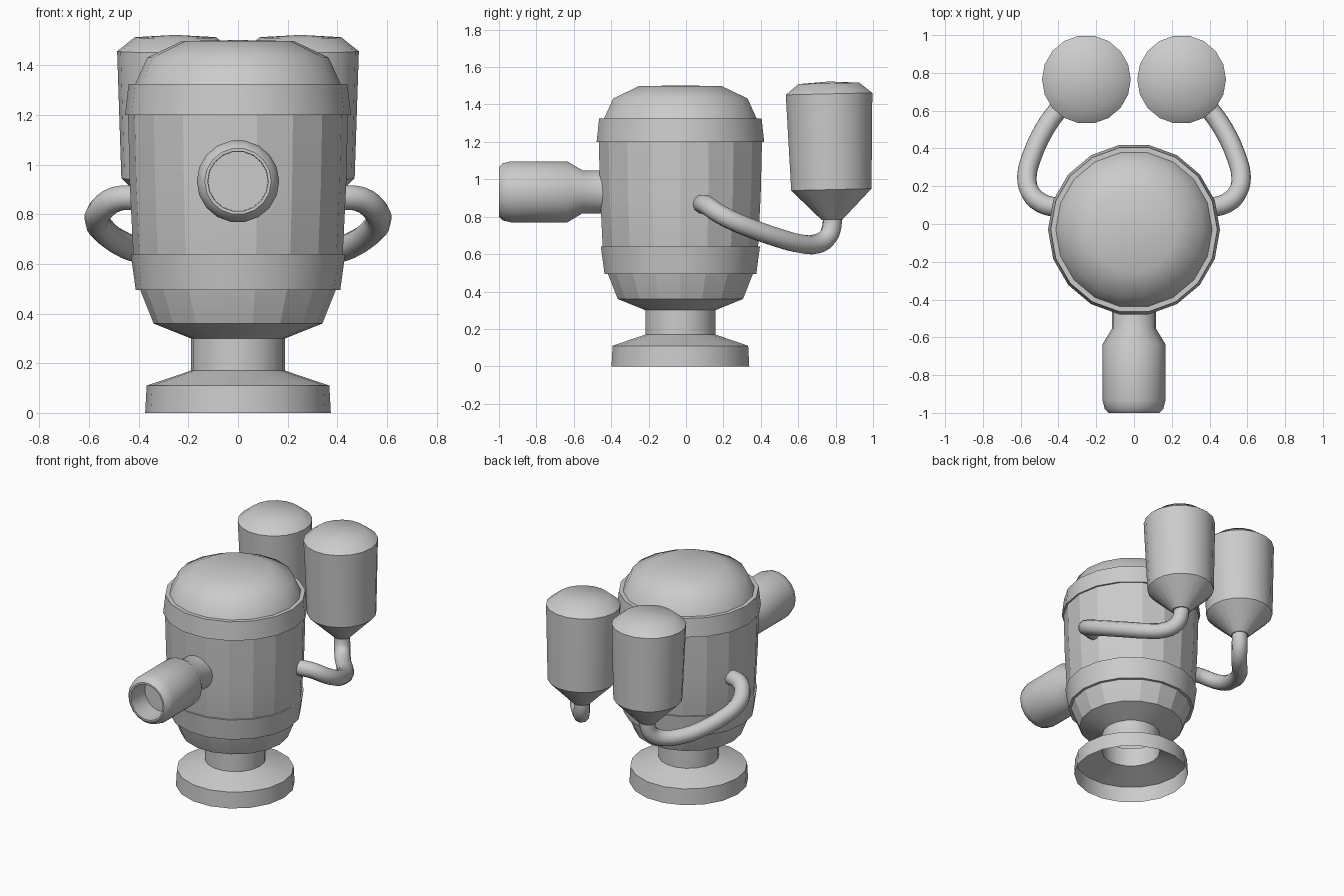
import bpy, bmesh
from math import pi, cos, sin, radians
from mathutils import Matrix

if "Cube" in bpy.data.objects:
    bpy.data.objects.remove(bpy.data.objects["Cube"])

SIDES = 18
CY = -0.03   # the body axis sits slightly forward of the origin


def smooth(ob, angle):
    bpy.ops.object.select_all(action='DESELECT')
    ob.select_set(True)
    bpy.context.view_layer.objects.active = ob
    bpy.ops.object.shade_smooth_by_angle(angle=radians(angle))


def lathe(name, profile, matrix, angle=25):
    """Revolve (radius, height) points around local z."""
    bm = bmesh.new()
    rings = []
    for r, z in profile:
        if r == 0:
            rings.append([bm.verts.new((0, 0, z))] * SIDES)
        else:
            rings.append([bm.verts.new((r * cos(2 * pi * i / SIDES), r * sin(2 * pi * i / SIDES), z))
                          for i in range(SIDES)])
    for a, b in zip(rings, rings[1:]):
        for i in range(SIDES):
            j = (i + 1) % SIDES
            loop = list(dict.fromkeys((a[i], a[j], b[j], b[i])))
            bm.faces.new(loop)
    bm.transform(matrix)
    mesh = bpy.data.meshes.new(name)
    bm.to_mesh(mesh)
    bm.free()
    ob = bpy.data.objects.new(name, mesh)
    bpy.context.collection.objects.link(ob)
    smooth(ob, angle)
    return ob


def pipe(name, points, radius):
    cu = bpy.data.curves.new(name, 'CURVE')
    cu.dimensions = '3D'
    cu.bevel_depth = radius
    cu.bevel_resolution = 3
    cu.resolution_u = 3
    sp = cu.splines.new('BEZIER')
    sp.bezier_points.add(len(points) - 1)
    for bp, co in zip(sp.bezier_points, points):
        bp.co = co
        bp.handle_left_type = bp.handle_right_type = 'AUTO'
    ob = bpy.data.objects.new(name, cu)
    bpy.context.collection.objects.link(ob)
    bpy.ops.object.select_all(action='DESELECT')
    ob.select_set(True)
    bpy.context.view_layer.objects.active = ob
    bpy.ops.object.convert(target='MESH')
    smooth(bpy.context.view_layer.objects.active, 60)


axis = Matrix.Translation((0, CY, 0))

# Hollow foot with neck, open underneath
lathe("base", [(.374, 0), (.368, .11), (.19, .17), (.19, .30)], axis)

# Main vessel
lathe("body", [(.19, .30), (.34, .36), (.394, .495), (.422, .64),
               (.436, .92), (.443, 1.2)], axis, 18)

# Raised bands
lathe("lower_band", [(.394, .495), (.412, .495), (.432, .64), (.42, .64)], axis)
lathe("upper_band", [(.44, 1.2), (.455, 1.2), (.441, 1.325), (.412, 1.325)], axis)

# Rounded lid
lathe("dome", [(.414, 1.325), (.365, 1.432), (.225, 1.498), (0, 1.502)], axis, 60)

# Front nozzle with recessed mouth (heights measured backward from y = -1)
nozzle = Matrix.Translation((0, -1, .933)) @ Matrix.Rotation(-pi / 2, 4, 'X')
lathe("nozzle", [(0, .15), (.12, .15), (.122, 0), (.134, 0), (.155, .02), (.166, .065),
                 (.166, .365), (.117, .445), (.117, .60)], nozzle, 40)

# Rear tanks on curved pipes, mirrored left and right
PATH = [(.40, .085, .868), (.49, .11, .862), (.55, .17, .82), (.567, .25, .778),
        (.54, .36, .733), (.475, .50, .685), (.405, .60, .658), (.315, .70, .655),
        (.27, .757, .69), (.252, .78, .75), (.25, .782, .82)]
for side, s in (("right", 1), ("left", -1)):
    pipe(side + "_pipe", [(s * x, y, z) for x, y, z in PATH], .052)
    place = (Matrix.Translation((s * .252, .781, .785)) @ Matrix.Rotation(.024, 4, 'X'))
    lathe(side + "_tank", [(0, 0), (.058, 0), (.218, .16), (.235, .672),
                           (.165, .728), (0, .738)], place, 40)
